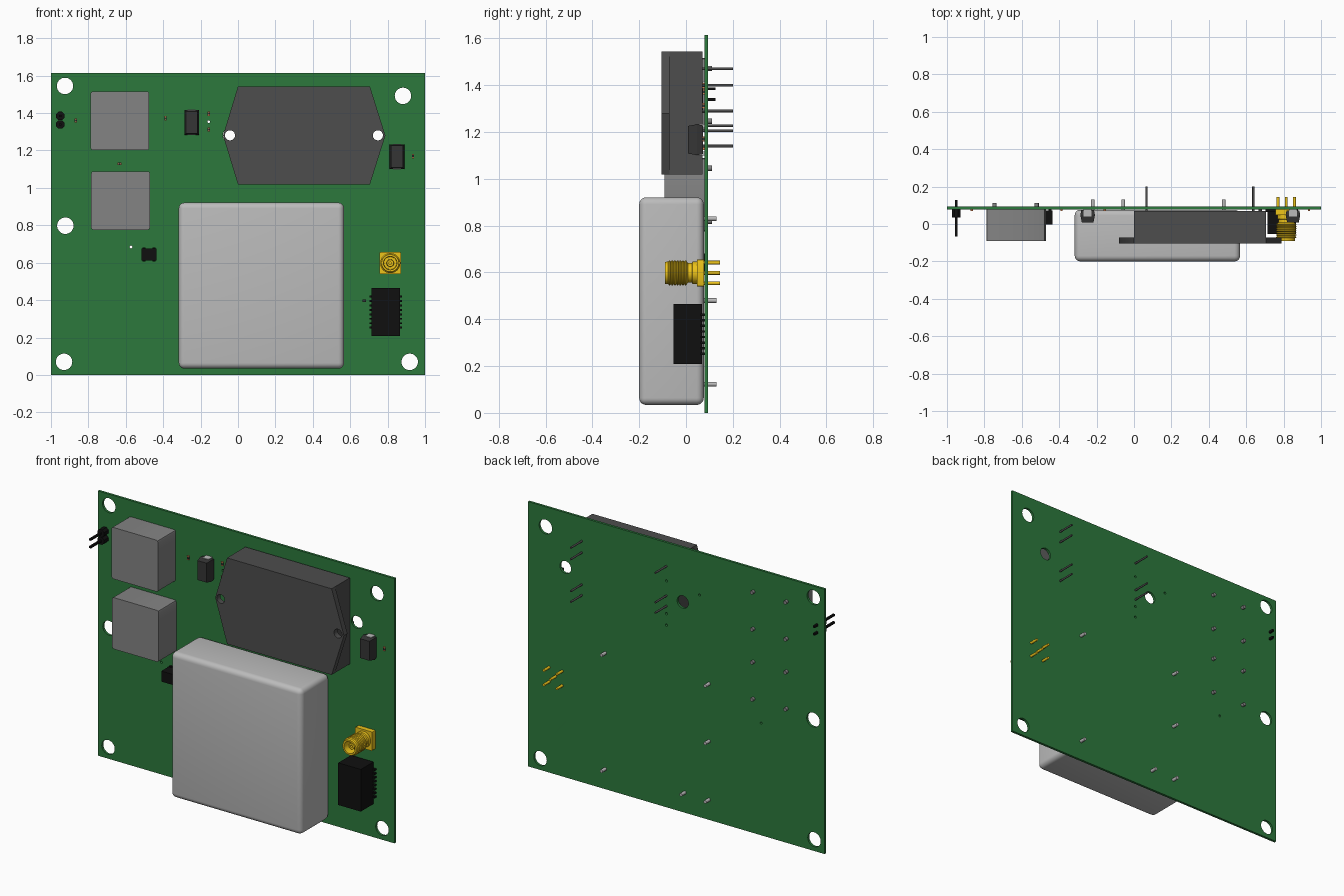
import bpy, bmesh
from math import cos, sin, pi
from mathutils import Matrix, Vector

if "Cube" in bpy.data.objects:
    bpy.data.objects.remove(bpy.data.objects["Cube"])

def material(name, rgb):
    m = bpy.data.materials.new(name)
    m.diffuse_color = (*rgb, 1)
    m.use_nodes = True
    m.node_tree.nodes["Principled BSDF"].inputs["Base Color"].default_value = m.diffuse_color
    return m

GREEN = material("solder_mask_green", (0.025, 0.19, 0.045))
DARK = material("dark_grey", (0.075, 0.075, 0.075))
CHIP = material("chip_grey", (0.035, 0.035, 0.035))
BLACK = material("black", (0.005, 0.005, 0.005))
MID = material("core_grey", (0.23, 0.23, 0.23))
LIGHT = material("metal_grey", (0.5, 0.5, 0.5))
GOLD = material("gold", (0.85, 0.55, 0.01))
COPPER = material("copper", (0.75, 0.25, 0.1))
FACE = 0.078            # front of the board
BACK = 0.093            # back of the board

def finish(bm, name, mat, smooth=False):
    bmesh.ops.recalc_face_normals(bm, faces=bm.faces)
    me = bpy.data.meshes.new(name)
    bm.to_mesh(me)
    bm.free()
    ob = bpy.data.objects.new(name, me)
    bpy.context.collection.objects.link(ob)
    if mat:
        me.materials.append(mat)
    if smooth:
        bpy.ops.object.select_all(action='DESELECT')
        ob.select_set(True)
        bpy.context.view_layer.objects.active = ob
        bpy.ops.object.shade_smooth_by_angle(angle=0.6)
    return ob

def add_box(bm, x0, x1, y0, y1, z0, z1):
    c = Vector((x0 + x1, y0 + y1, z0 + z1)) / 2
    m = Matrix.Translation(c) @ Matrix.Diagonal((x1 - x0, y1 - y0, z1 - z0, 1))
    return bmesh.ops.create_cube(bm, size=1, matrix=m)['verts']

def box(name, mat, *bounds, bevel=0, seg=2, along_y=False):
    bm = bmesh.new()
    add_box(bm, *bounds)
    if bevel:
        edges = [e for e in bm.edges if not along_y or
                 abs(e.verts[0].co.y - e.verts[1].co.y) > 1e-4]
        bmesh.ops.bevel(bm, geom=edges, offset=bevel, segments=seg,
                        affect='EDGES', profile=0.5)
    return finish(bm, name, mat, bevel > 0)

def boxes(name, mat, bounds):
    bm = bmesh.new()
    for b in bounds:
        add_box(bm, *b)
    return finish(bm, name, mat)

def pins(name, mat, points, r, y0, y1, sides=12):
    bm = bmesh.new()
    for x, z in points:
        m = Matrix.Translation((x, (y0 + y1) / 2, z)) @ Matrix.Rotation(pi / 2, 4, 'X')
        bmesh.ops.create_cone(bm, cap_ends=True, segments=sides, radius1=r,
                              radius2=r, depth=y1 - y0, matrix=m)
    return finish(bm, name, mat, True)

def plate(name, mat, outline, holes, y0, y1):
    """Flat outline in x-z with round holes (x, z, r), as thick as y0..y1."""
    cu = bpy.data.curves.new(name, 'CURVE')
    cu.dimensions, cu.fill_mode, cu.extrude = '2D', 'BOTH', (y1 - y0) / 2
    loops = [outline] + [[(x + r * cos(i * pi / 16), z + r * sin(i * pi / 16))
                          for i in range(32)] for x, z, r in holes]
    for pts in loops:
        sp = cu.splines.new('POLY')
        sp.points.add(len(pts) - 1)
        for p, (x, z) in zip(sp.points, pts):
            p.co = (x, z, 0, 1)
        sp.use_cyclic_u = True
    ob = bpy.data.objects.new(name, cu)
    bpy.context.collection.objects.link(ob)
    me = bpy.data.meshes.new_from_object(ob.evaluated_get(bpy.context.evaluated_depsgraph_get()))
    bpy.data.objects.remove(ob)
    bm = bmesh.new()
    bm.from_mesh(me)
    bpy.data.meshes.remove(me)
    bmesh.ops.remove_doubles(bm, verts=bm.verts, dist=1e-5)
    bm.transform(Matrix.Translation((0, (y0 + y1) / 2, 0)) @ Matrix.Rotation(pi / 2, 4, 'X'))
    return finish(bm, name, mat, True)

def lathe(name, mat, x, z, profile, sides=32):
    """Turn (radius, y) points about an axis along y."""
    bm = bmesh.new()
    vs = [bm.verts.new((x + r, y, z)) for r, y in profile]
    es = [bm.edges.new(p) for p in zip(vs, vs[1:])]
    bmesh.ops.spin(bm, geom=vs + es, cent=(x, 0, z), axis=(0, 1, 0),
                   angle=2 * pi, steps=sides, use_duplicate=False)
    bmesh.ops.remove_doubles(bm, verts=bm.verts, dist=1e-5)
    return finish(bm, name, mat, True)

# Circuit board with mounting holes, module screw holes and small vias
mounts = [(-0.925, 1.545), (0.882, 1.492), (-0.923, 0.798), (-0.93, 0.07), (0.918, 0.07)]
screws = [(-0.043, 1.281), (0.748, 1.281)]
vias = [(-0.157, 1.354), (-0.572, 0.684), (0.067, 1.38), (0.067, 1.18), (0.067, 1.11)]
plate("circuit_board", GREEN, [(-1, 0), (1, 0), (1, 1.614), (-1, 1.614)],
      [(*p, 0.044) for p in mounts] + [(*p, 0.038) for p in screws]
      + [(*p, 0.007) for p in vias], FACE, BACK)

# Large metal can with its pins
box("oscillator_can", LIGHT, -0.317, 0.567, -0.2, 0.076, 0.034, 0.921, bevel=0.03, seg=5)
pins("can_pins", LIGHT, [(0.48, 0.83), (0.48, 0.123), (-0.22, 0.83), (-0.22, 0.48),
                         (-0.22, 0.123), (-0.057, 0.123)], 0.01, 0.06, 0.131)

# Power module: hexagonal flange, body, long pins
plate("module_flange", DARK, [(-0.08, 1.28), (0, 1.018), (0.705, 1.018), (0.788, 1.28),
                              (0.705, 1.543), (0, 1.543)],
      [(*p, 0.027) for p in screws], -0.105, -0.071)
box("module_body", DARK, 0, 0.705, -0.071, 0.07, 1.018, 1.543)
pins("module_pins", DARK, [(0.638, z) for z in (1.47, 1.4, 1.205, 1.14)]
     + [(0.067, z) for z in (1.47, 1.29, 1.227)], 0.006, 0.06, 0.2)

# Two square inductors with four pins each
for i, (x, z) in enumerate([(-0.632, 1.359), (-0.628, 0.932)], 1):
    box(f"inductor_{i}", MID, x - 0.157, x + 0.157, -0.092, FACE,
        z - 0.157, z + 0.157, bevel=0.012, along_y=True)
    pins(f"inductor_{i}_pins", MID, [(px, z + s * 0.113) for px in (-0.745, -0.52)
                                     for s in (-1, 1)], 0.011, 0.07, 0.112)

# Moulded diodes: tapered body between two end leads
for i, (x, z) in enumerate([(-0.248, 1.35), (0.85, 1.167)], 1):
    bm = bmesh.new()
    rings = [[bm.verts.new((x + a * hx, y, z + b * hz))
              for a, b in ((-1, -1), (1, -1), (1, 1), (-1, 1))]
             for y, hx, hz in ((0.008, 0.031, 0.059), (0.048, 0.039, 0.066), (0.073, 0.034, 0.061))]
    bm.faces.new(rings[0])
    bm.faces.new(rings[-1])
    for lo, hi in zip(rings, rings[1:]):
        for k in range(4):
            bm.faces.new((lo[k], lo[k - 1], hi[k - 1], hi[k]))
    finish(bm, f"diode_{i}", CHIP)
    boxes(f"diode_{i}_leads", LIGHT,
          [(x - 0.021, x + 0.021, 0.04, FACE, z + min(s * 0.05, s * 0.068),
            z + max(s * 0.05, s * 0.068)) for s in (-1, 1)])

# Small regulator with side leads
box("small_chip", BLACK, -0.515, -0.437, -0.003, 0.072, 0.612, 0.676)
boxes("small_chip_leads", BLACK, [(-0.476 + dx - 0.008, -0.476 + dx + 0.008, 0.066, FACE, 0.606, 0.682)
                                  for dx in (-0.026, 0.026)])

# Tall black transformer chip with eight leads on each side
box("transformer_chip", BLACK, 0.714, 0.866, -0.054, 0.068, 0.208, 0.465)
lead_z = [0.336 + (i - 3.5) * 0.0238 for i in range(8)]
boxes("transformer_leads", BLACK, [(0.702, 0.878, 0.063, FACE, z - 0.005, z + 0.005) for z in lead_z])

# Two-pin header: octagonal collars and straight pins
header = [(-0.951, 1.385), (-0.951, 1.339)]
bm = bmesh.new()
for x, z in header:
    m = (Matrix.Translation((x, 0.057, z)) @ Matrix.Rotation(pi / 2, 4, 'X')
         @ Matrix.Rotation(pi / 8, 4, 'Z'))
    bmesh.ops.create_cone(bm, cap_ends=True, segments=8, radius1=0.0245, radius2=0.0245,
                          depth=0.044, matrix=m)
finish(bm, "header_collars", BLACK)
boxes("header_pins", BLACK, [(x - 0.006, x + 0.006, -0.067, 0.127, z - 0.006, z + 0.006)
                             for x, z in header])

# Coaxial connector: threaded barrel, square base, centre contact, legs
cx, cz = 0.814, 0.598
thread = []
for i in range(7):
    y = -0.076 + i * 0.0115
    thread += [(0.048, y), (0.054, y + 0.004), (0.054, y + 0.007)]
lathe("coax_barrel", GOLD, cx, cz,
      [(0.0, -0.035), (0.034, -0.035), (0.036, -0.09), (0.046, -0.09), (0.048, -0.082)]
      + thread + [(0.042, 0.008), (0.042, 0.025), (0.048, 0.028), (0.048, 0.05), (0, 0.05)])
lathe("coax_contact", GOLD, cx, cz, [(0.007, -0.03), (0.007, -0.07), (0.018, -0.07),
                                     (0.02, -0.06), (0.02, -0.03)])
box("coax_base", GOLD, cx - 0.058, cx + 0.058, 0.047, 0.077, cz - 0.058, cz + 0.058,
    bevel=0.006, along_y=True)
pins("coax_legs", GOLD, [(cx, cz)] + [(cx + a * 0.044, cz + b * 0.044)
                                      for a in (-1, 1) for b in (-1, 1)], 0.008, 0.06, 0.145)

# Tiny resistors: dark middle, copper ends (upright or lying)
ends, cores = [], []
for x, z, lying in [(-0.868, 1.36, 0), (-0.387, 1.372, 0), (-0.157, 1.397, 0), (-0.157, 1.312, 0),
                    (-0.634, 1.129, 1), (0.936, 1.17, 0)]:
    for d, w, out in ((-0.0085, 0.003, ends), (0.0085, 0.003, ends), (0, 0.0055, cores)):
        dx, dz = (d, 0) if lying else (0, d)
        hx, hz = (w, 0.006) if lying else (0.006, w)
        out.append((x + dx - hx, x + dx + hx, 0.069, FACE, z + dz - hz, z + dz + hz))
boxes("resistor_ends", COPPER, ends)
boxes("resistor_cores", CHIP, cores)
box("tiny_capacitor", CHIP, 0.666, 0.684, 0.069, FACE, 0.39, 0.402)
